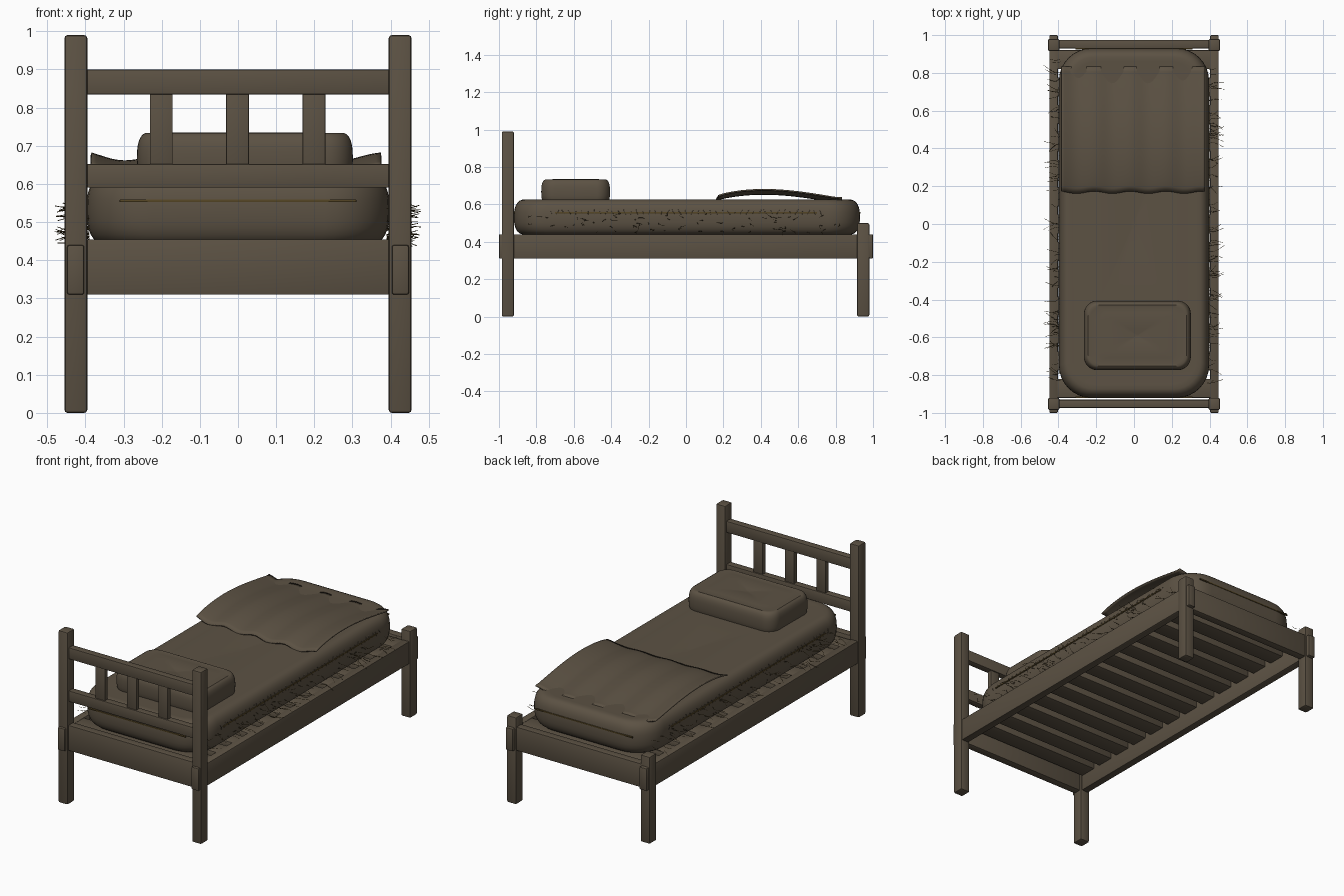
import bpy, bmesh, math, random
from mathutils import Vector

random.seed(4)
old = bpy.data.objects.get("Cube")
if old:
    bpy.data.objects.remove(old)


def material(name, rgb):
    m = bpy.data.materials.new(name)
    m.use_nodes = True
    col = (*rgb, 1)
    m.diffuse_color = col
    m.node_tree.nodes["Principled BSDF"].inputs["Base Color"].default_value = col
    return m


BROWN = material("dusty brown", (0.107, 0.084, 0.057))
STRAW = material("dark straw", (0.09, 0.06, 0.018))


def finish(name, bm, mat=BROWN, smooth=True):
    bmesh.ops.recalc_face_normals(bm, faces=bm.faces)
    me = bpy.data.meshes.new(name)
    bm.to_mesh(me)
    bm.free()
    ob = bpy.data.objects.new(name, me)
    bpy.context.collection.objects.link(ob)
    me.materials.append(mat)
    if smooth:
        bpy.ops.object.select_all(action='DESELECT')
        bpy.context.view_layer.objects.active = ob
        ob.select_set(True)
        bpy.ops.object.shade_smooth_by_angle(angle=math.radians(40))
    return ob


def beam(name, x, y, z, bevel=0.006):
    """Bevelled box given by its (min, max) range on each axis."""
    bm = bmesh.new()
    bmesh.ops.create_cube(bm, size=1)
    for v in bm.verts:
        v.co = [(a + b) / 2 + c * (b - a) for c, (a, b) in zip(v.co, (x, y, z))]
    bmesh.ops.bevel(bm, geom=bm.edges[:], offset=bevel, segments=2,
                    profile=0.5, affect='EDGES')
    return finish(name, bm)


def outline(hx, hy, r, steps=8):
    """Rounded rectangle, counter-clockwise."""
    pts = []
    for k, (sx, sy) in enumerate([(1, 1), (-1, 1), (-1, -1), (1, -1)]):
        for i in range(steps + 1):
            a = math.pi / 2 * (k + i / steps)
            pts.append((sx * (hx - r) + r * math.cos(a), sy * (hy - r) + r * math.sin(a)))
    return pts


def cushion(name, cx, cy, hx, hy, corner, z0, z1, edge, crown, dip):
    """Stuffed rounded slab with a slight crown and a dimple in the middle."""
    bm = bmesh.new()
    half = (z1 - z0) / 2
    levels = []
    for i in range(15):
        a = -math.pi / 2 + math.pi * i / 14
        s = math.sin(a)
        levels.append((edge * (1 - math.cos(a) ** 0.7 if abs(s) < 0.999 else 1),
                       (z0 + z1) / 2 + half * math.copysign(abs(s) ** 0.8, s) - (crown if s > 0.99 else 0)))
    rings = []
    for inset, z in levels:
        pts = outline(hx - inset, hy - inset, max(corner - inset * 0.6, 0.01))
        rings.append([bm.verts.new((cx + x, cy + y, z)) for x, y in pts])
    # rings closing towards the middle of the top
    base = outline(hx - edge, hy - edge, max(corner - edge * 0.6, 0.01))
    for f, h in ((0.8, 0), (0.5, 0), (0.2, -dip * 0.4), (0.04, -dip)):
        rings.append([bm.verts.new((cx + x * f, cy + y * f, z1 + h)) for x, y in base])
    for lo, hi in zip(rings, rings[1:]):
        for i in range(len(lo)):
            j = (i + 1) % len(lo)
            bm.faces.new((lo[i], lo[j], hi[j], hi[i]))
    bm.faces.new(rings[0][::-1])
    bm.faces.new(rings[-1])
    return finish(name, bm)


def strands(name, paths, radius, mat):
    cu = bpy.data.curves.new(name, 'CURVE')
    cu.dimensions = '3D'
    cu.bevel_depth = radius
    cu.bevel_resolution = 0
    for path in paths:
        sp = cu.splines.new('POLY')
        sp.points.add(len(path) - 1)
        for p, co in zip(sp.points, path):
            p.co = (*co, 1)
    cu.materials.append(mat)
    ob = bpy.data.objects.new(name, cu)
    bpy.context.collection.objects.link(ob)


# Frame: posts and side rails on both sides
for side, s in (("left", 1), ("right", -1)):
    px = sorted((s * 0.395, s * 0.455))
    beam(side + "_head_post", px, (-0.985, -0.92), (0, 0.99), 0.008)
    beam(side + "_foot_post", px, (0.915, 0.98), (0, 0.5), 0.008)
    beam(side + "_side_rail", sorted((s * 0.403, s * 0.448)), (-1, 1), (0.31, 0.44))

# End rails and headboard
beam("head_rail", (-0.4, 0.4), (-0.975, -0.93), (0.31, 0.455), 0.003)
beam("foot_rail", (-0.4, 0.4), (0.93, 0.975), (0.31, 0.445), 0.003)
beam("headboard_lower_bar", (-0.4, 0.4), (-0.972, -0.932), (0.59, 0.652), 0.003)
beam("headboard_upper_bar", (-0.4, 0.4), (-0.972, -0.932), (0.835, 0.9), 0.003)
for i in range(3):
    x = (i - 1) * 0.2
    beam(f"headboard_spindle_{i + 1}", (x - 0.031, x + 0.029), (-0.965, -0.938),
         (0.64, 0.845), 0.003)

# Slats under the mattress
for i in range(13):
    y = -0.92 + i * 0.145
    beam(f"slat_{i + 1}", (-0.41, 0.41), (y, y + 0.1), (0.4, 0.437), 0.003)

# Bedding
cushion("mattress", 0, 0.005, 0.397, 0.925, 0.17, 0.437, 0.627, 0.07, 0.004, 0.012)
cushion("pillow", 0.018, -0.59, 0.283, 0.184, 0.07, 0.6, 0.735, 0.035, 0.004, 0.008)

# Blanket: arched lengthwise, lightly pleated, edges lifted
bm = bmesh.new()
NX, NY = 60, 24
grid = []
for j in range(NY + 1):
    t = j / NY
    row = []
    for i in range(NX + 1):
        u = i / NX * 2 - 1
        x = -0.005 + 0.38 * u
        pleat = math.cos(2 * math.pi * (x + 0.02) / 0.19)
        y = 0.168 + 0.665 * t + 0.006 * pleat * (1 - t) ** 4
        z = 0.635 + 0.034 * math.sin(math.pi * min(1, t * 1.05) ** 0.8) - 0.012 * t ** 2
        z += 0.006 * pleat - 0.006 + 0.012 * abs(u) ** 6
        row.append(bm.verts.new((x, y, z)))
    grid.append(row)
for a, b in zip(grid, grid[1:]):
    for i in range(NX):
        bm.faces.new((a[i], a[i + 1], b[i + 1], b[i]))
blanket = finish("blanket", bm)
mod = blanket.modifiers.new("thickness", 'SOLIDIFY')
mod.thickness = 0.008
mod.offset = 0

# Seam slits showing the stuffing, with stitches crossing them
for s in (-1, 1):
    beam("side_seam", (s * 0.396 - 0.004, s * 0.396 + 0.004), (-0.7, 0.7), (0.552, 0.559), 0.001).data.materials[0] = STRAW
    ye = 0.005 + s * 0.923
    beam("end_seam", (-0.31, 0.31), (ye - 0.004, ye + 0.004), (0.552, 0.559), 0.001).data.materials[0] = STRAW
stitches = []
for s in (-1, 1):
    for i in range(45):
        y = -0.72 + i * 1.44 / 44
        k = random.uniform(-0.012, 0.012)
        stitches.append([(s * 0.393, y + k, 0.572), (s * 0.4, y, 0.556), (s * 0.393, y - k, 0.54)])
strands("stitches", stitches, 0.0015, BROWN)

# Loose straw poking out of the mattress sides
straws = []
for s in (-1, 1):
    for i in range(70):
        p = Vector((s * 0.39, random.uniform(-0.85, 0.88), random.uniform(0.45, 0.55)))
        reach = random.uniform(0.03, 0.09)
        d = Vector((s * reach, random.uniform(-0.03, 0.03), random.uniform(-0.015, 0.01)))
        bend = Vector((0, random.uniform(-0.012, 0.012), random.uniform(-0.01, 0.01)))
        straws.append([p + d * f + bend * math.sin(math.pi * f * 1.3) for f in (0, 0.35, 0.7, 1)])
strands("loose_straw", straws, 0.001, STRAW)
